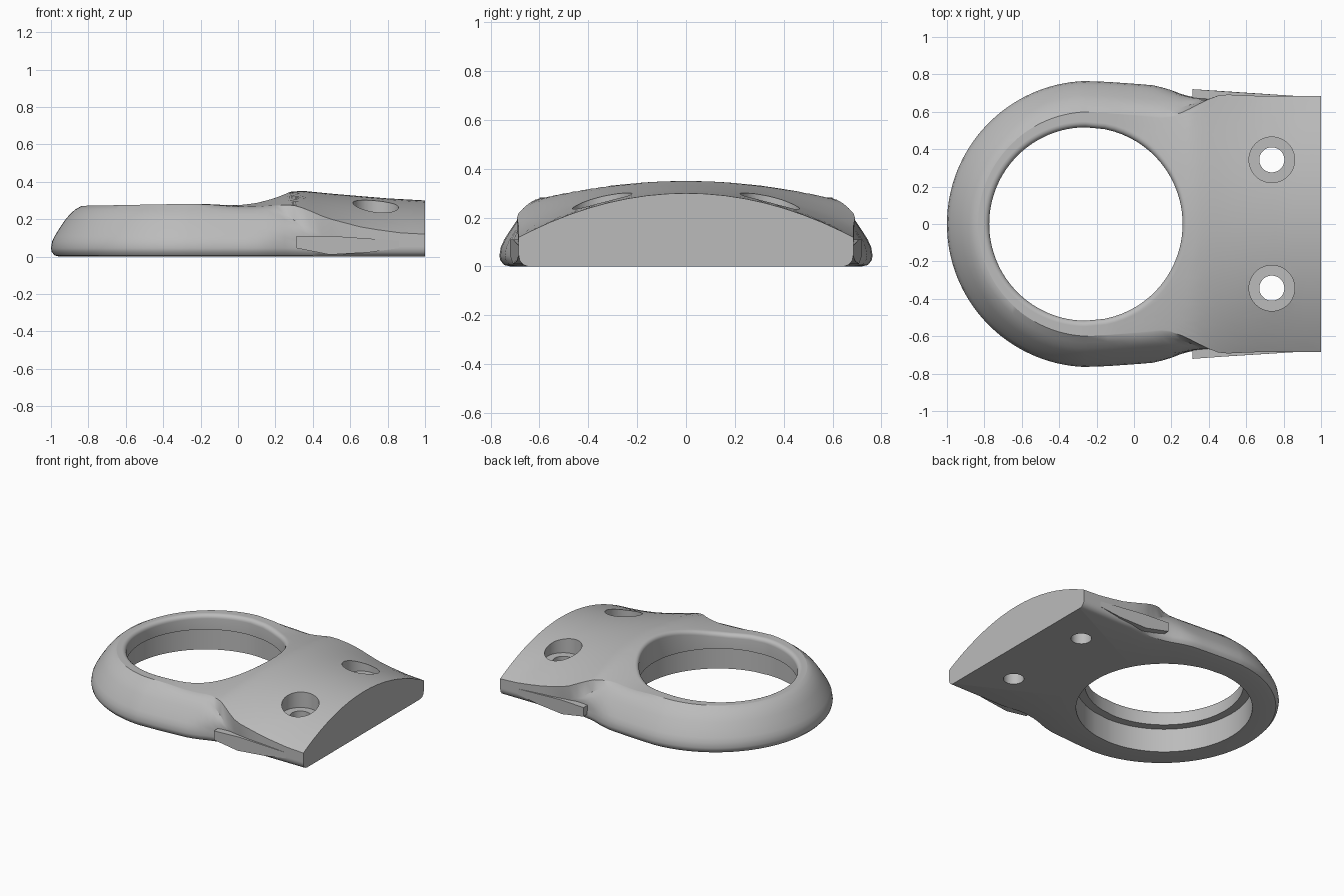
import bpy, bmesh, math
from mathutils import Vector

if "Cube" in bpy.data.objects:
    bpy.data.objects.remove(bpy.data.objects["Cube"])

grey = bpy.data.materials.new("plain_grey")
grey.diffuse_color = (0.5, 0.5, 0.5, 1)
grey.use_nodes = True
grey.node_tree.nodes["Principled BSDF"].inputs["Base Color"].default_value = grey.diffuse_color

HX, HR, RECESS_R, LEDGE_Z = -0.257, 0.517, 0.575, 0.17   # large hole


def lerp_table(t, x):
    if x <= t[0][0]:
        return t[0][1]
    for (a, va), (b, vb) in zip(t, t[1:]):
        if x <= b:
            return va + (vb - va) * (x - a) / (b - a)
    return t[-1][1]


def smooth(a, b, x):
    t = min(1, max(0, (x - a) / (b - a)))
    return t * t * (3 - 2 * t)


CREST = [(-1, .268), (-.2, .283), (0, .293), (.1, .307), (.2, .327), (.3, .35),
         (.36, .35), (.5, .336), (.8, .311), (1, .30)]
ARCH = [(-.2, 0), (.3, .2), (.65, .35), (.85, .385), (1, .384)]
SIDE = [(-.2, .764), (0, .75), (.2, .735), (.3, .717), (.4, .70), (.5, .692), (.65, .685), (1, .685)]


def height(x, y):
    return lerp_table(CREST, x) - lerp_table(ARCH, x) * y * y


# Side profiles (inset, z): rounded ring and straight-walled mounting block
RING = [(.045, 0), (.02, .006), (.004, .024), (0, .045), (.006, .08), (.02, .11),
        (.045, .15), (.075, .195), (.1, .225), (.13, .252), (.165, None)]
BLOCK = [(.04, 0), (.02, .006), (.004, .024), (0, .045), (0, .055), (0, .065),
         (0, .075), (0, .085), (0, .095), (0, .105), (0, None)]


def side_points(x, y, inward):
    s = smooth(.15, .5, x)
    pts = []
    for (d0, z0), (d1, z1) in zip(RING, BLOCK):
        p = Vector((x, y, 0)) + inward * (d0 + (d1 - d0) * s)
        p.z = height(p.x, p.y) if z0 is None else z0 + (z1 - z0) * s
        # hollow under the shoulder, behind the side tab
        if z0 is not None:
            p.y -= .035 * smooth(.08, .3, x) * (1 - smooth(.36, .6, x)) * (1 - smooth(.06, .16, p.z))
        pts.append(p)
    return pts


def full_ray(pts):
    """Continue a side profile over the top, into the hole and down to the underside."""
    edge = pts[-1]
    d = Vector((edge.x - HX, edge.y, 0)).normalized()
    at = lambda r, z: Vector((HX + d.x * r, d.y * r, z))
    f = .028
    rim = at(HR + f, 0)
    out = list(pts)
    for i in range(1, 19):
        p = edge.lerp(rim, i / 18)
        out.append(Vector((p.x, p.y, height(p.x, p.y))))
    top = out[-1].z
    for i in range(1, 6):
        a = math.pi / 2 * i / 5
        out.append(at(HR + f - f * math.sin(a), top - f + f * math.cos(a)))
    return out + [at(HR, LEDGE_Z), at(RECESS_R, LEDGE_Z), at(RECESS_R, 0)]


# Half outline from the round end to the flat end
half = []
for i in range(33):
    a = math.pi - math.radians(87.5) * i / 32
    inward = Vector((-math.cos(a), -math.sin(a), 0))
    half.append(side_points(-.235 + .765 * math.cos(a), .765 * math.sin(a), inward))
for x in (-.14, -.08, -.02, .04, .1, .15, .2, .25, .3, .35, .4, .45, .5, .58, .66, .75, .87, 1):
    half.append(side_points(x, lerp_table(SIDE, x), Vector((0, -1, 0))))
n = len(RING)
for y in (.64, .56, .48, .4, .32, .24, .16, .08, 0):
    half.append([Vector((1, y, height(1, y) * k / (n - 1))) for k in range(n)])
rays = [full_ray(p) for p in half]
rays += [[Vector((p.x, -p.y, p.z)) for p in r] for r in reversed(rays[1:-1])]


def make_object(name, bm):
    bmesh.ops.recalc_face_normals(bm, faces=bm.faces)
    me = bpy.data.meshes.new(name)
    bm.to_mesh(me)
    bm.free()
    me.materials.append(grey)
    ob = bpy.data.objects.new(name, me)
    bpy.context.collection.objects.link(ob)
    return ob


# Body: closed loop of rays
bm = bmesh.new()
grid = [[bm.verts.new(p) for p in r] for r in rays]
m = len(grid[0])
for i, a in enumerate(grid):
    b = grid[(i + 1) % len(grid)]
    for k in range(m):
        j = (k + 1) % m
        bm.faces.new((a[k], b[k], b[j], a[j]))
body = make_object("ring_plate", bm)
bpy.context.view_layer.objects.active = body
body.select_set(True)


# Counterbored screw holes
def drill(x, y, r, z0, z1):
    bm = bmesh.new()
    bmesh.ops.create_cone(bm, cap_ends=True, segments=48, radius1=r, radius2=r, depth=z1 - z0)
    bmesh.ops.translate(bm, verts=bm.verts, vec=(x, y, (z0 + z1) / 2))
    cutter = make_object("hole_cutter", bm)
    cutter.hide_render = True
    mod = body.modifiers.new("hole", 'BOOLEAN')
    mod.operation, mod.solver, mod.object = 'DIFFERENCE', 'EXACT', cutter
    bpy.ops.object.modifier_apply(modifier=mod.name)
    bpy.data.objects.remove(cutter)


for y in (-.343, .343):
    drill(.737, y, .122, .19, .6)
    drill(.737, y, .067, -.1, .4)
bpy.ops.object.shade_smooth_by_angle(angle=math.radians(32))

# Tapered side tabs
TAB = [(.312, .045), (.49, .01), (.7, .022), (.86, .045), (.86, .085), (.5, .11), (.312, .11)]
for name, s in (("left_tab", 1), ("right_tab", -1)):
    bm = bmesh.new()
    outer = [bm.verts.new((x, s * (.721 - .036 * min(1, (x - .312) / .5)), z)) for x, z in TAB]
    inner = [bm.verts.new((x, s * .62, max(z, .01))) for x, z in TAB]
    bm.faces.new(outer)
    bm.faces.new(inner)
    for i in range(len(TAB)):
        j = (i + 1) % len(TAB)
        bm.faces.new((outer[i], outer[j], inner[j], inner[i]))
    make_object(name, bm)
